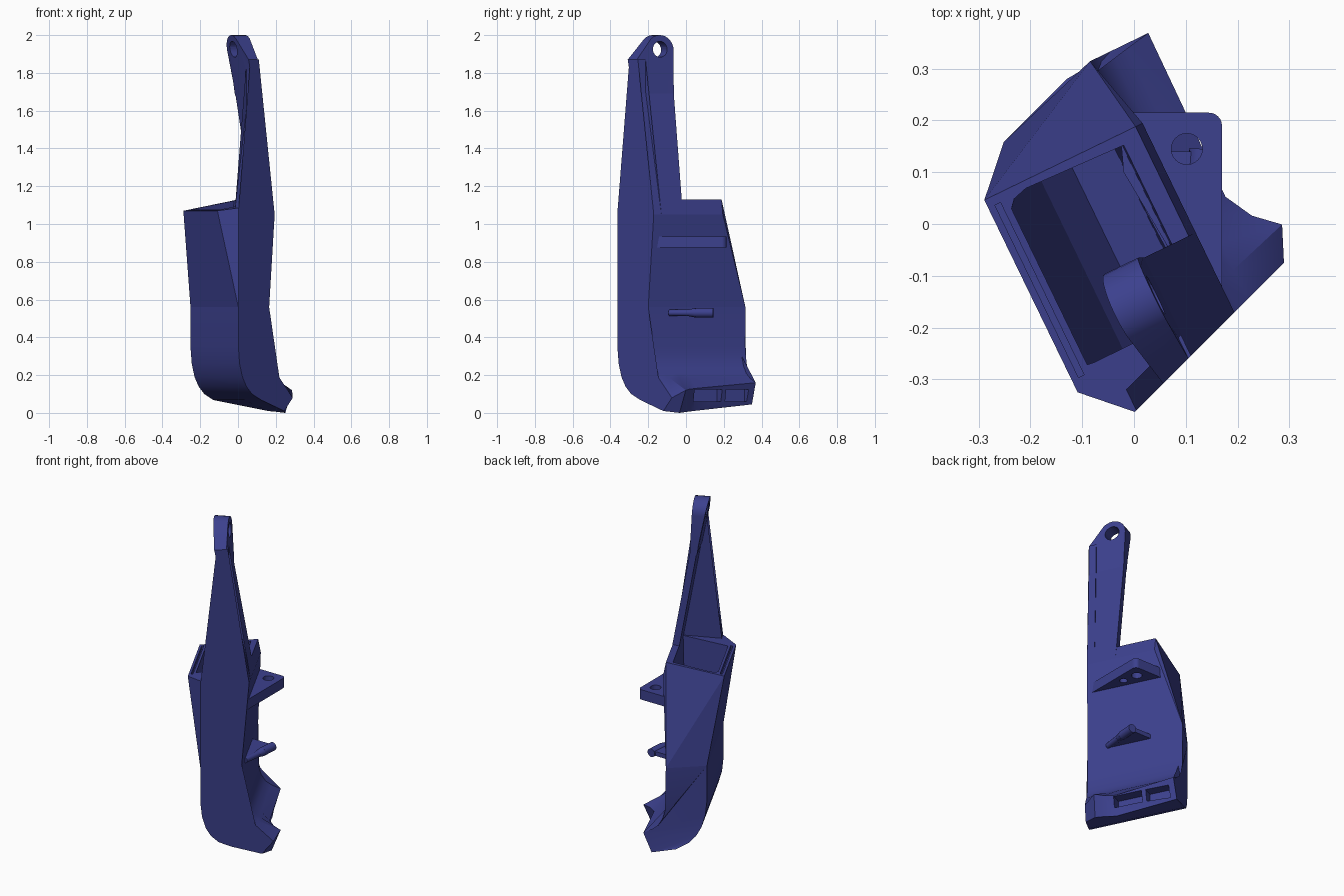
import bpy, bmesh, math
from mathutils import Matrix, Vector

cube = bpy.data.objects.get("Cube")
if cube:
    bpy.data.objects.remove(cube)

blue = bpy.data.materials.new("dark_blue")
blue.use_nodes = True
BLUE = (0.045, 0.052, 0.27, 1)
blue.diffuse_color = BLUE
blue.node_tree.nodes["Principled BSDF"].inputs["Base Color"].default_value = BLUE

TURN = Matrix.Rotation(math.radians(25.9), 4, "Z")


def front(u):
    return 0.347 * u - 0.273


def back(u):
    return min(0.347 * u + 0.307, 0.32)


def finish(name, bm, matrix=TURN, smooth=None):
    bmesh.ops.triangulate(bm, faces=[f for f in bm.faces if len(f.verts) > 4])
    bmesh.ops.recalc_face_normals(bm, faces=bm.faces)
    mesh = bpy.data.meshes.new(name)
    bm.transform(matrix)
    bm.to_mesh(mesh)
    bm.free()
    ob = bpy.data.objects.new(name, mesh)
    mesh.materials.append(blue)
    bpy.context.scene.collection.objects.link(ob)
    if smooth:
        bpy.ops.object.select_all(action="DESELECT")
        ob.select_set(True)
        bpy.context.view_layer.objects.active = ob
        bpy.ops.object.shade_smooth_by_angle(angle=math.radians(smooth))
    return ob


def loft(name, rings, **kw):
    """Skin a list of matching closed rings and cap both ends."""
    bm = bmesh.new()
    rows = [[bm.verts.new(p) for p in r] for r in rings]
    n = len(rows[0])
    for a, b in zip(rows, rows[1:]):
        for i in range(n):
            j = (i + 1) % n
            bm.faces.new((a[i], a[j], b[j], b[i]))
    bm.faces.new(rows[0])
    bm.faces.new(rows[-1])
    return finish(name, bm, **kw)


def hull(name, points, **kw):
    bm = bmesh.new()
    for p in points:
        bm.verts.new(p)
    out = bmesh.ops.convex_hull(bm, input=bm.verts)
    junk = set(out["geom_interior"] + out["geom_unused"])
    bmesh.ops.delete(bm, geom=[v for v in junk if isinstance(v, bmesh.types.BMVert)])
    return finish(name, bm, **kw)


def block(name, lo, hi):
    return hull(name, [(x, y, z) for x in (lo[0], hi[0])
                       for y in (lo[1], hi[1]) for z in (lo[2], hi[2])])


def rod(name, a, b, r1, r2=None, matrix=Matrix(), **kw):
    a, b = Vector(a), Vector(b)
    bm = bmesh.new()
    bmesh.ops.create_cone(bm, cap_ends=True, segments=24, radius1=r1,
                          radius2=r2 or r1, depth=(b - a).length)
    place = Matrix.Translation((a + b) / 2) @ (b - a).to_track_quat("Z", "Y").to_matrix().to_4x4()
    bm.transform(place)
    return finish(name, bm, matrix=matrix, **kw)


def cut(target, *cutters):
    for c in cutters:
        m = target.modifiers.new("cut", "BOOLEAN")
        m.operation = "DIFFERENCE"
        m.solver = "EXACT"
        m.object = c
        c.hide_render = True
        c.hide_viewport = True
        c.display_type = "WIRE"


# Lower body: side profile swept front to back, curving into the foot
outer = [(-.157, .56), (-.157, .35), (-.148, .26), (-.128, .19), (-.1, .14),
         (-.06, .1), (.005, .068)]
inner = [(.135, .185), (.105, .208), (.08, .25), (.066, .3), (.061, .35), (.061, .56)]
# Sweep fraction, foot lower edge, foot upper edge
stations = [(0, (.168, .01), (.228, .08)), (.115, (.21, 0), (.257, .12)),
            (.22, (.19, .005), (.212, .125)), (.34, (.16, .01), (.182, .13)),
            (1, (.14, .045), (.186, .16))]
rings = []
for t, low, high in stations:
    ring = []
    for u, z in outer + [low, high] + inner:
        ring.append((u, front(u) + (back(u) - front(u)) * t, z))
    rings.append(ring)
lower = loft("lower_body", rings, smooth=28)

# Upper body: flared box with a sloping rim
upper = hull("upper_box", [
    (-.157, front(-.157), .56), (.061, front(.061), .56),
    (.061, back(.061), .56), (-.157, back(-.157), .56), (-.157, -.26, .56),
    (-.157, front(-.157), 1.085), (.1, front(.1), 1.05), (.1, .168, 1.05),
    (.085, .168, 1.13), (.085, front(.085), 1.13),
    (-.24, .168, 1.07), (-.24, -.245, 1.07)])

# Hollow inside, rim groove and foot pockets
cavity = hull("cavity_cutter", [
    (u, v, z) for u, v, z in (
        (-.2, -.205, 1.2), (.05, -.205, 1.2), (.05, .13, 1.2), (-.2, .13, 1.2),
        (-.2, -.205, 1.06), (-.2, .13, 1.06),
        (-.13, -.215, .56), (.035, -.215, .56), (.035, .26, .56), (-.13, .21, .56),
        (-.125, -.215, .33), (.035, -.215, .33), (.035, .26, .33), (-.125, .21, .33),
        (-.06, -.215, .18), (.03, -.215, .13), (.03, .26, .13), (-.06, .22, .18))])
groove = block("groove_cutter", (-.226, -.22, 1.05), (-.214, .15, 1.2))
pockets = [block("pocket_cutter", (.12, a, .06), (.4, b, .125))
           for a, b in ((-.04, .125), (.15, .285))]
cut(upper, cavity, groove)
cut(lower, cavity, *pockets)

# Arm: front plate and side plate forming an angle section
plate = [(-.157, 1.06), (.1, 1.05), (-.012, 1.7), (-.012, 1.87), (-.072, 1.87), (-.072, 1.62)]
loft("arm_front_plate", [[(u, front(u) + d, z) for u, z in plate] for d in (0, .045)])
hull("arm_side_plate", [(u, v, z) for lo, hi, z in ((.06, .1, 1.05), (-.05, -.012, 1.7))
                        for u in (lo, hi) for v in (front(u), -.067)])

# Arm head: rounded eye leaning outwards at the top
head = [(None, 1.68), (None, 1.75), (None, 1.87)]
for k in range(11):
    a = math.radians(130 - 13 * k)
    head.append((-.142 + .08 * math.cos(a), 1.92 + .08 * math.sin(a)))
head += [(-.066, 1.75), (-.067, 1.68)]


def lean(z, low, high):
    f = min(max((z - 1.7) / .3, 0), 1)
    return low + (high - low) * f


sides = []
for low, high in ((-.05, -.11), (-.01, -.026)):
    row = []
    for v, z in head:
        u = lean(z, low, high)
        row.append((u, front(u) if v is None else v, z))
    sides.append(row)
arm_head = loft("arm_head", sides, smooth=25)
eye = rod("eye_cutter", (-.3, -.142, 1.925), (.2, -.142, 1.925), .042, matrix=TURN)
cut(arm_head, eye)

# Side bracket: triangular plate with a rounded corner and holes
tab = [(.14, -.17), (.17, -.17)]
for k in range(7):
    a = math.radians(15 * k)
    tab.append((.145 + .025 * math.cos(a), .19 + .025 * math.sin(a)))
tab += [(-.03, .215), (-.02, .1)]
bracket = loft("side_bracket", [[(x, y, z) for x, y in tab] for z in (.875, .935)], matrix=Matrix())
cut(bracket,
    rod("hole_cutter", (.102, .145, .8), (.102, .145, 1), .03),
    rod("blind_hole_cutter", (.122, .055, .8), (.122, .055, .91), .022))

# Small peg with its triangular web
web = [(.09, -.1), (.115, -.09), (.135, .14), (-.01, .14), (.02, .03)]
loft("peg_web", [[(x, y, z) for x, y in web] for z in (.517, .543)], matrix=Matrix())
path = [((.11, -.09, .53), .016), ((.122, .015, .53), .018),
        ((.125, .05, .53), .025), ((.132, .145, .53), .025)]
for (a, ra), (b, rb) in zip(path, path[1:]):
    rod("peg_rod", a, b, ra, rb, smooth=40)
